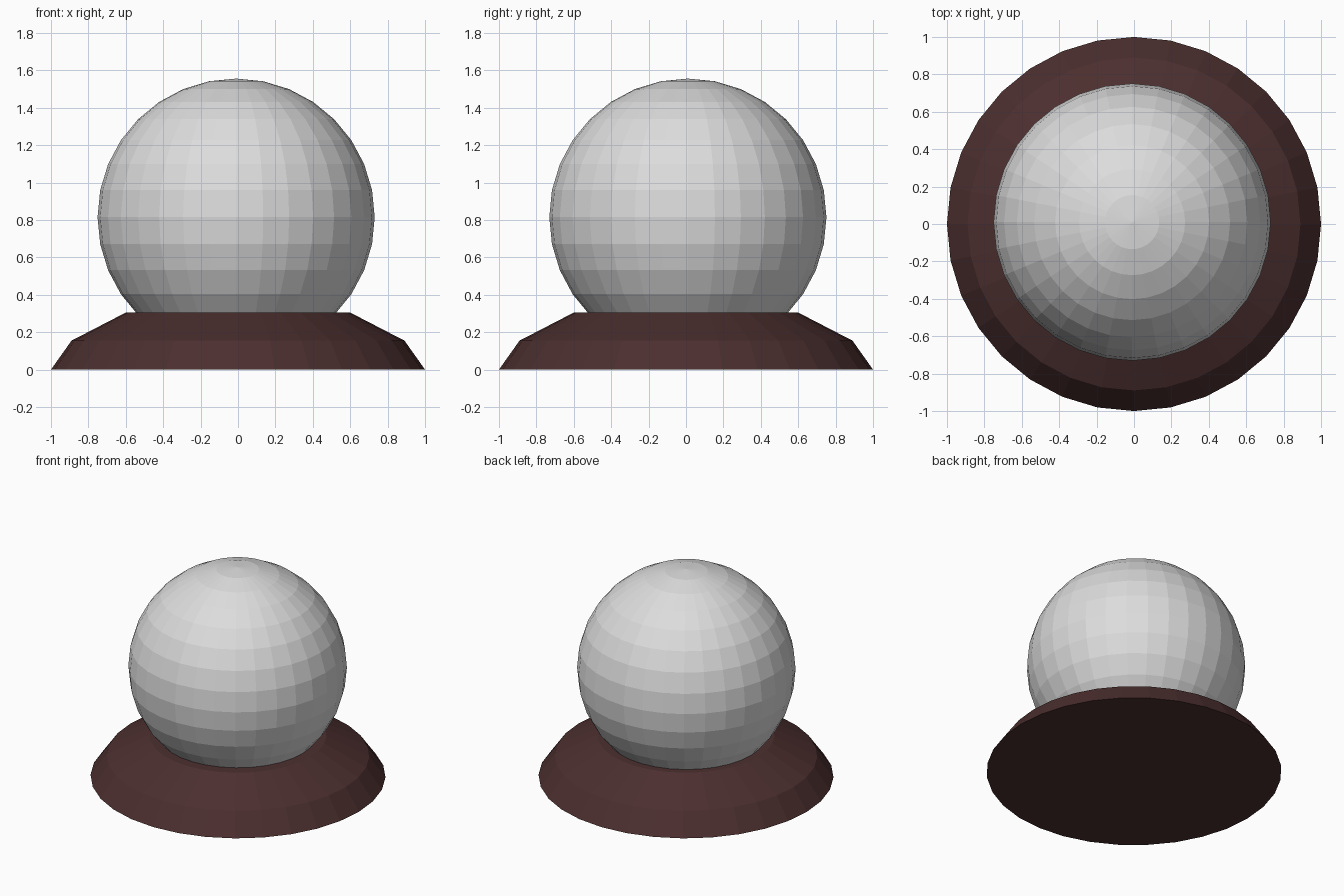
import bpy
import bmesh
import math

if "Cube" in bpy.data.objects:
    bpy.data.objects.remove(bpy.data.objects["Cube"])


def material(name, rgb):
    m = bpy.data.materials.new(name)
    m.diffuse_color = (*rgb, 1)
    m.use_nodes = True
    m.node_tree.nodes["Principled BSDF"].inputs["Base Color"].default_value = m.diffuse_color
    return m


def finish(name, bm, mat):
    bmesh.ops.recalc_face_normals(bm, faces=bm.faces)
    mesh = bpy.data.meshes.new(name)
    bm.to_mesh(mesh)
    bm.free()
    mesh.materials.append(mat)
    ob = bpy.data.objects.new(name, mesh)
    bpy.context.collection.objects.link(ob)
    return ob


dark_wood = material("dark_brown_wood", (0.072, 0.028, 0.028))
glass = material("pale_grey_glass", (0.72, 0.72, 0.72))

# Stepped 32-sided base: rings of (radius, height), capped at both ends
SIDES = 32
bm = bmesh.new()
rings = []
for r, z in [(1.0, 0.0), (0.89, 0.155), (0.6, 0.305)]:
    rings.append([bm.verts.new((r * math.cos(2 * math.pi * i / SIDES),
                                r * math.sin(2 * math.pi * i / SIDES), z))
                  for i in range(SIDES)])
for low, high in zip(rings, rings[1:]):
    for i in range(SIDES):
        j = (i + 1) % SIDES
        bm.faces.new((low[i], low[j], high[j], high[i]))
bm.faces.new(rings[0][::-1])
bm.faces.new(rings[-1])
finish("base", bm, dark_wood)

# Faceted globe, sunk into the base and very slightly off centre
bm = bmesh.new()
bmesh.ops.create_uvsphere(bm, u_segments=32, v_segments=16, radius=0.741)
globe = finish("globe", bm, glass)
globe.location = (-0.01, 0.01, 0.815)
